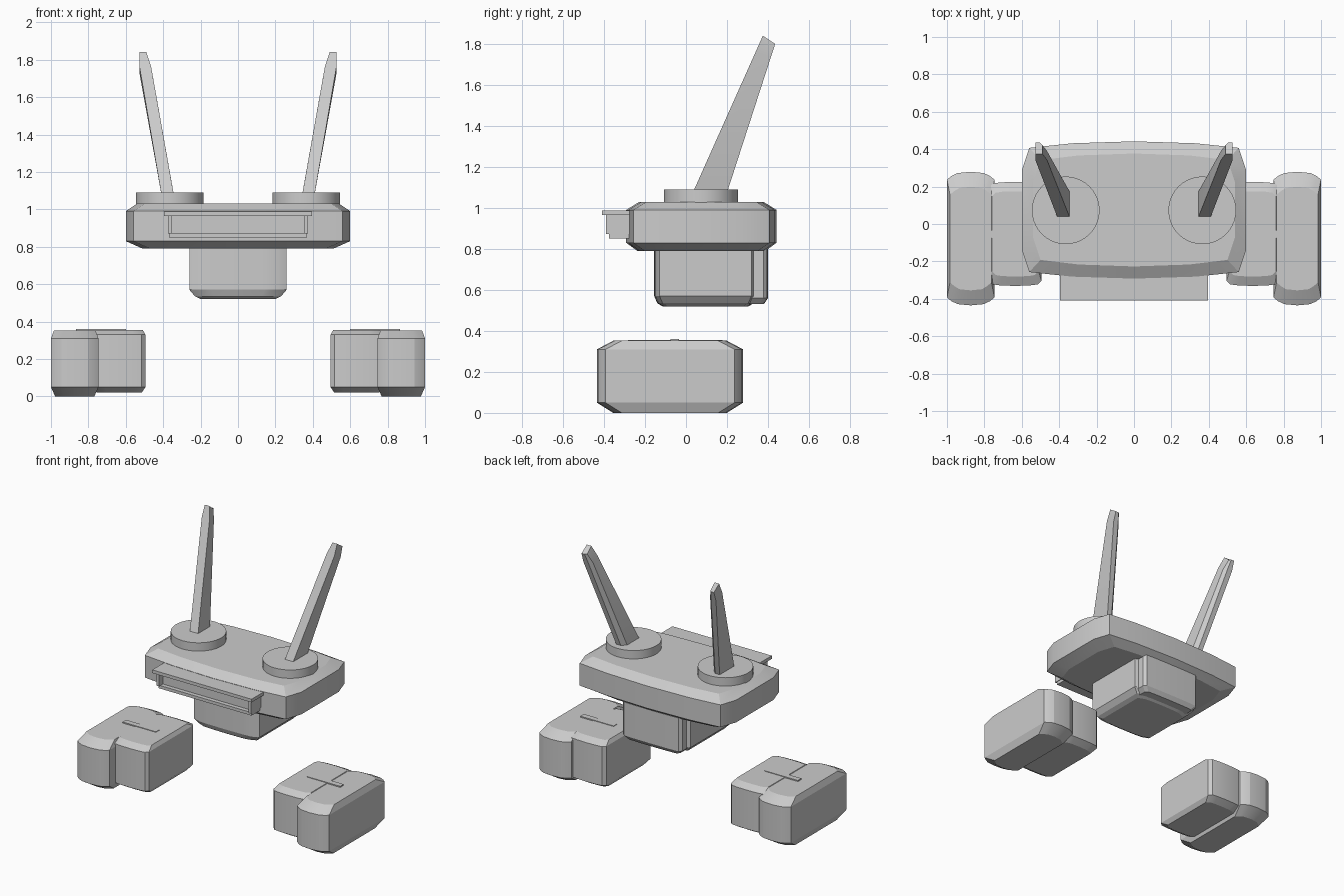
import bpy, bmesh, math

if "Cube" in bpy.data.objects:
    bpy.data.objects.remove(bpy.data.objects["Cube"], do_unlink=True)

grey = bpy.data.materials.new("light grey")
grey.use_nodes = True
grey.diffuse_color = (0.6, 0.6, 0.6, 1)
grey.node_tree.nodes["Principled BSDF"].inputs["Base Color"].default_value = (0.6, 0.6, 0.6, 1)


def finish(name, bm):
    """Turn a bmesh into a grey object with sharp edges kept."""
    bmesh.ops.recalc_face_normals(bm, faces=bm.faces)
    mesh = bpy.data.meshes.new(name)
    bm.to_mesh(mesh)
    bm.free()
    mesh.materials.append(grey)
    obj = bpy.data.objects.new(name, mesh)
    bpy.context.collection.objects.link(obj)
    bpy.ops.object.select_all(action='DESELECT')
    bpy.context.view_layer.objects.active = obj
    obj.select_set(True)
    bpy.ops.object.shade_smooth_by_angle(angle=math.radians(20))
    return obj


def loft(name, rings):
    """Skin a stack of matching rings and cap both ends."""
    bm = bmesh.new()
    loops = [[bm.verts.new(p) for p in ring] for ring in rings]
    n = len(loops[0])
    for a, b in zip(loops, loops[1:]):
        for i in range(n):
            j = (i + 1) % n
            bm.faces.new((a[i], a[j], b[j], b[i]))
    bm.faces.new(loops[0])
    bm.faces.new(loops[-1])
    return finish(name, bm)


def outline(cx, cy, hx, hy, corner, bow, z):
    """Bowed rectangle with cut corners, centred on (cx, cy)."""
    kx, ky = corner
    quarter = [(hx, hy - ky - bow), (hx - kx, hy - bow), (hx * 0.55, hy - bow * 0.3)]
    half = quarter + [(0, hy)] + [(-x, y) for x, y in reversed(quarter)]
    full = half + [(-x, -y) for x, y in half]
    return [(cx + x, cy + y, z) for x, y in full]


def block(name, cx, cy, hx, hy, corner, bow, levels):
    """Stack of outlines; levels hold (z, inset x, inset y)."""
    return loft(name, [outline(cx, cy, hx - ix, hy - iy, corner, bow, z)
                       for z, ix, iy in levels])


def box(name, x0, x1, y0, y1, z0, z1):
    return loft(name, [[(x0, y0, z), (x1, y0, z), (x1, y1, z), (x0, y1, z)]
                       for z in (z0, z1)])


# Head
block("head", 0, 0.075, 0.6, 0.367, (0.04, 0.12), 0.035,
      [(0.79, 0.09, 0.055), (0.83, 0, 0), (0.99, 0, 0), (1.03, 0.06, 0.065)])

# Face tray: a brim above a shallow open frame
box("tray_brim", -0.395, 0.395, -0.41, -0.24, 0.965, 0.988)
box("tray_back", -0.37, 0.37, -0.345, -0.24, 0.85, 0.97)
box("tray_bottom", -0.37, 0.37, -0.375, -0.24, 0.85, 0.872)
for side, s in (("left", 1), ("right", -1)):
    box(side + "_tray_wall", s * 0.355, s * 0.375, -0.39, -0.24, 0.872, 0.97)

# Torso with a slightly narrower back pack
block("torso", 0, 0.095, 0.26, 0.25, (0.05, 0.02), 0.006,
      [(0.52, 0.06, 0.04), (0.535, 0.03, 0.015), (0.57, 0, 0), (0.82, 0, 0)])
block("back_pack", 0, 0.33, 0.235, 0.07, (0.018, 0.018), 0.004,
      [(0.53, 0.03, 0.02), (0.56, 0, 0), (0.8, 0, 0)])

for side, s in (("left", 1), ("right", -1)):
    # Ear disc
    loft(side + "_ear_disc",
         [[(s * 0.365 + 0.181 * math.cos(a), 0.073 + 0.181 * math.sin(a), z)
           for a in (math.tau * i / 40 for i in range(40))] for z in (1.01, 1.09)])

    # Ear blade: five-sided section, leaning back and outward to a cut tip
    sections = []
    for t, inner, outer, bevel in ((-0.04, 0.34, 0.406, 0.03), (0.9, 0.465, 0.527, 0.022),
                                   (1, 0.49, 0.526, 0.012)):
        front = (0.04 + 0.335 * t, 1.09 + 0.75 * t)
        back = (0.205 + 0.23 * t, 1.09 + 0.71 * t)
        sections.append([(s * inner, *front), (s * outer, *front), (s * outer, *back),
                         (s * (inner + bevel), *back),
                         (s * inner, back[0] - bevel, back[1])])
    loft(side + "_ear_blade", sections)

    # Foot: two joined lobes with a thin rib on top
    block(side + "_foot_outer", s * 0.873, -0.078, 0.127, 0.357, (0.025, 0.02), 0.022,
          [(0, 0.022, 0.08), (0.05, 0, 0), (0.31, 0, 0), (0.352, 0.016, 0.08)])
    block(side + "_foot_inner", s * 0.635, -0.053, 0.14, 0.278, (0.02, 0.02), 0.008,
          [(0.02, 0.02, 0.05), (0.05, 0, 0), (0.33, 0, 0), (0.356, 0.015, 0.05)])
    box(side + "_foot_rib", s * 0.6, s * 0.865, -0.075, -0.035, 0.34, 0.36)
